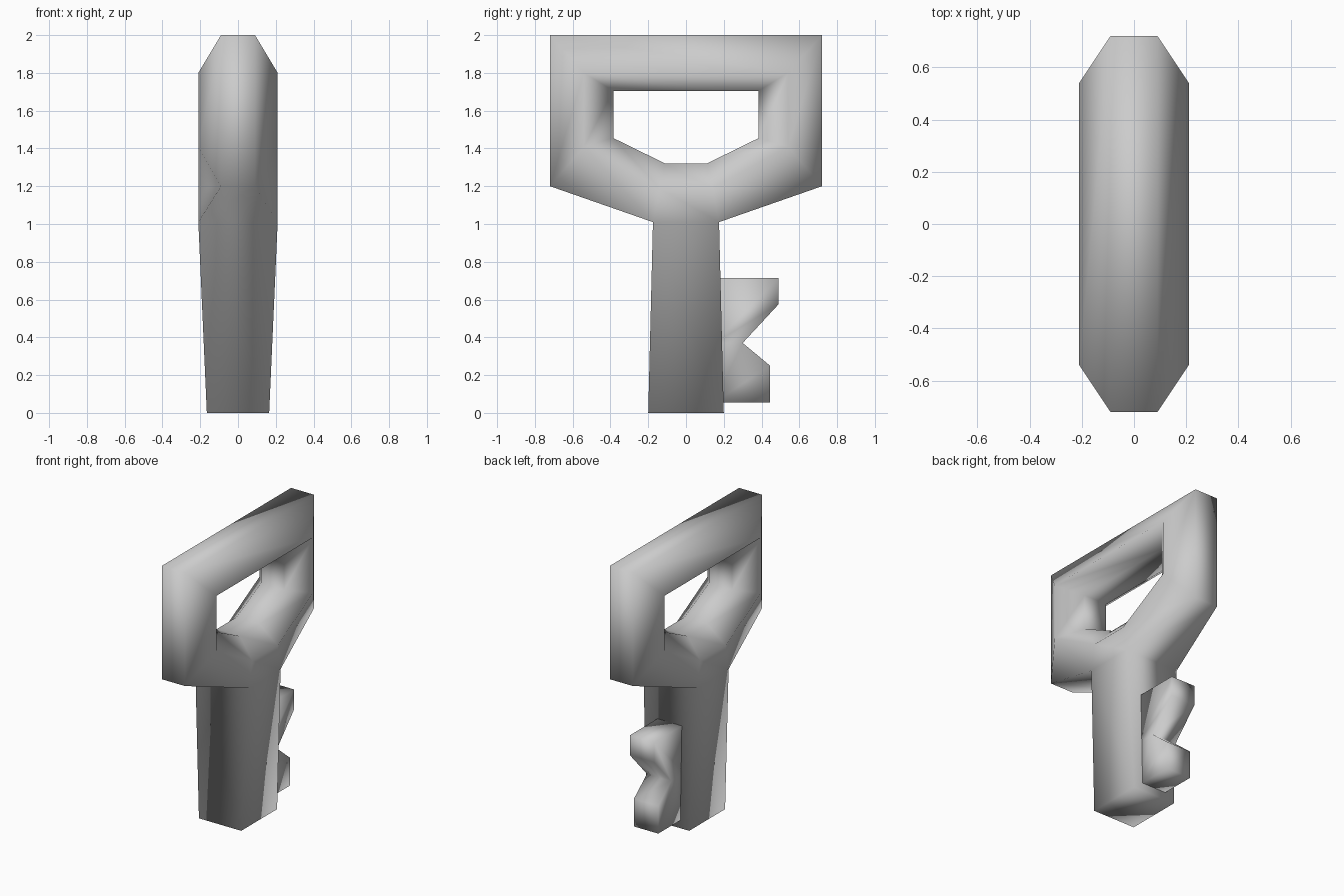
import bpy, bmesh

if "Cube" in bpy.data.objects:
    bpy.data.objects.remove(bpy.data.objects["Cube"])


def finish(bm, name):
    bmesh.ops.recalc_face_normals(bm, faces=bm.faces)
    me = bpy.data.meshes.new(name)
    bm.to_mesh(me)
    bm.free()
    for p in me.polygons:
        p.use_smooth = True
    ob = bpy.data.objects.new(name, me)
    bpy.context.collection.objects.link(ob)
    return ob


# Handle loop: each station lists (half width x, y, z) for outer, middle, inner rim
half = [
    [(.09, .72, 2.0), (.21, .54, 1.8), (.09, .385, 1.705)],
    [(.09, .72, 1.2), (.21, .54, 1.41), (.09, .385, 1.455)],
    [(.21, .175, 1.01), (.21, .14, 1.19), (.09, .11, 1.32)],
]
mirrored = [[(x, -y, z) for x, y, z in s] for s in reversed(half)]
bm = bmesh.new()
rings = []
for s in half + mirrored:
    pts = s + [(-x, y, z) for x, y, z in reversed(s)]
    rings.append([bm.verts.new(p) for p in pts])
for i, a in enumerate(rings):
    b = rings[(i + 1) % 6]
    for k in range(6):
        if i == 2 and k == 5:
            continue  # the shaft grows out of this opening
        n = (k + 1) % 6
        bm.faces.new((a[k], a[n], b[n], b[k]))

# Shaft: tapered square bar continuing down from the handle
top = [rings[2][0], rings[2][5], rings[3][5], rings[3][0]]
foot = [bm.verts.new((x, y, 0)) for x, y in
        ((.165, .2), (-.165, .2), (-.165, -.2), (.165, -.2))]
for k in range(4):
    n = (k + 1) % 4
    bm.faces.new((top[k], top[n], foot[n], foot[k]))
bm.faces.new(foot)
finish(bm, "key_handle_and_shaft")

# Bit: notched tooth profile extruded across x
profile = [(.15, .715), (.49, .715), (.49, .575), (.30, .37),
           (.445, .25), (.445, .055), (.15, .055), (.15, .37)]
bm = bmesh.new()
sides = [[bm.verts.new((x, y, z)) for y, z in profile] for x in (-.095, .095)]
for v in sides:
    bm.faces.new((v[0], v[1], v[2], v[3], v[7]))
    bm.faces.new((v[7], v[3], v[4], v[5], v[6]))
for k in range(8):
    n = (k + 1) % 8
    bm.faces.new((sides[0][k], sides[0][n], sides[1][n], sides[1][k]))
finish(bm, "key_teeth")
